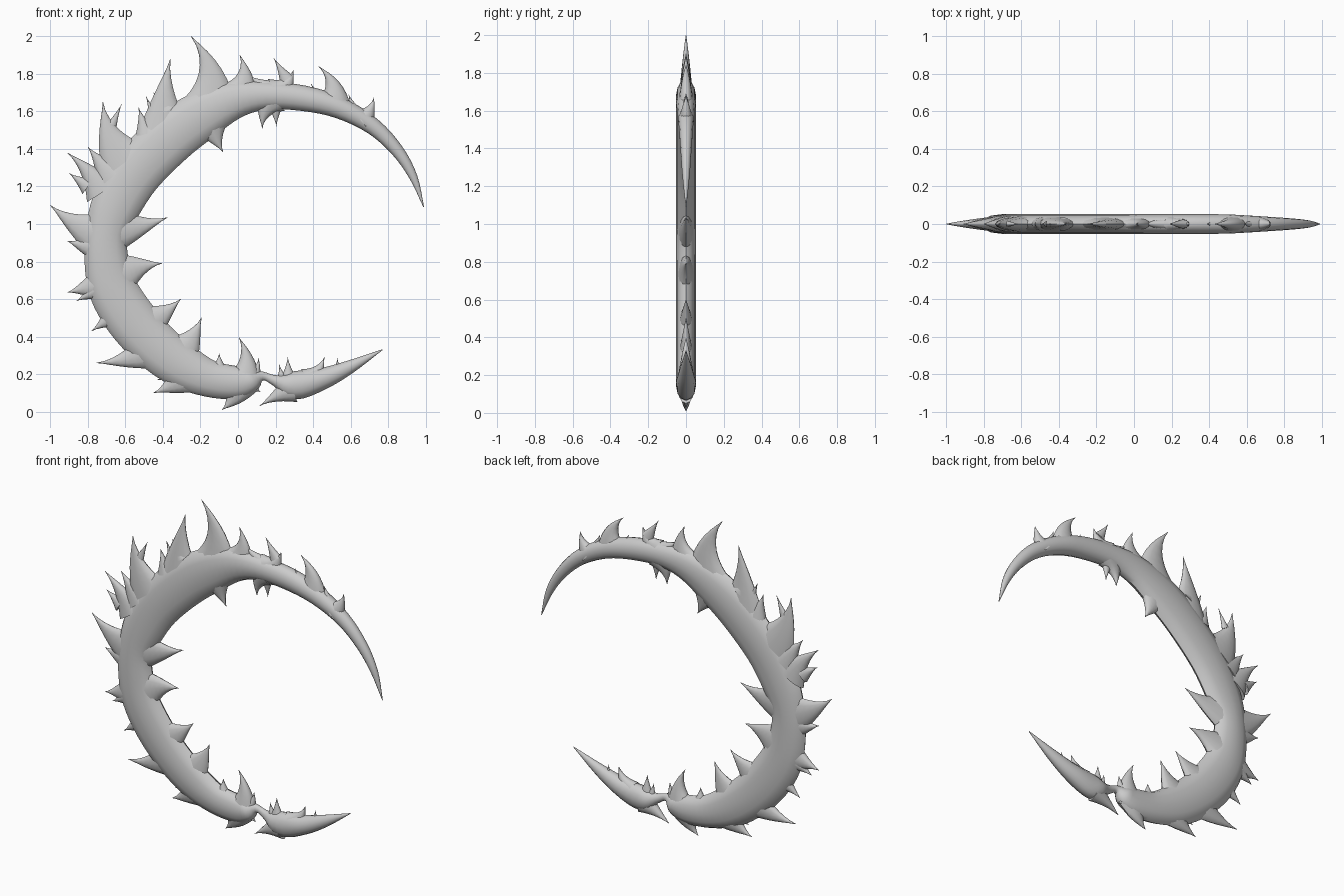
import bpy, bmesh, math
from mathutils import Vector

SIDES = 12


def sweep(name, stations):
    """Loft flattened elliptical rings along (x, z, half width, half depth) stations."""
    bm = bmesh.new()
    rings = []
    for i, (x, z, w, d) in enumerate(stations):
        a = stations[max(i - 1, 0)]
        b = stations[min(i + 1, len(stations) - 1)]
        t = Vector((b[0] - a[0], b[1] - a[1])).normalized()
        n = Vector((-t.y, t.x))
        ring = []
        for k in range(SIDES):
            ang = 2 * math.pi * k / SIDES
            c, s = math.cos(ang) * w, math.sin(ang) * d
            ring.append(bm.verts.new((x + n.x * c, s, z + n.y * c)))
        rings.append(ring)
    for r, q in zip(rings, rings[1:]):
        for k in range(SIDES):
            j = (k + 1) % SIDES
            bm.faces.new((r[k], r[j], q[j], q[k]))
    bm.faces.new(rings[0])
    bm.faces.new(rings[-1])
    bmesh.ops.recalc_face_normals(bm, faces=bm.faces)
    me = bpy.data.meshes.new(name)
    bm.to_mesh(me)
    bm.free()
    ob = bpy.data.objects.new(name, me)
    bpy.context.collection.objects.link(ob)
    bpy.context.view_layer.objects.active = ob
    ob.select_set(True)
    bpy.ops.object.shade_smooth_by_angle(angle=math.radians(50))
    ob.select_set(False)


def smooth_path(pts, steps=4):
    """Catmull-Rom through the control points."""
    v = [Vector(p) for p in pts]
    v = [2 * v[0] - v[1]] + v + [2 * v[-1] - v[-2]]
    out = []
    for p0, p1, p2, p3 in zip(v, v[1:], v[2:], v[3:]):
        for i in range(steps):
            u = i / steps
            out.append(0.5 * (2 * p1 + (p2 - p0) * u + (2 * p0 - 5 * p1 + 4 * p2 - p3) * u * u
                              + (3 * p1 - p0 - 3 * p2 + p3) * u ** 3))
    return out + [v[-2]]


def spike(name, tip, base, w, bend=0.0):
    """Curved thorn flaring out of the body."""
    a, b = Vector(base), Vector(tip)
    side = Vector((-(b - a).y, (b - a).x))
    st = []
    for i in range(9):
        t = i / 8
        p = a.lerp(b, t) + side * bend * 4 * t * (1 - t)
        st.append((p.x, p.y, max(w * (1 - t) ** 1.35, 0.001),
                   max(min(0.043, w * 0.6) * (1 - t) ** 0.85, 0.001)))
    sweep(name, st)


# crescent body: x, z, half width
spine = [(0.99, 1.09, 0.002), (0.935, 1.25, 0.022), (0.85, 1.39, 0.034), (0.72, 1.52, 0.045),
         (0.54, 1.62, 0.058), (0.35, 1.67, 0.068), (0.15, 1.685, 0.075), (-0.02, 1.66, 0.10),
         (-0.19, 1.58, 0.13), (-0.36, 1.46, 0.14), (-0.54, 1.28, 0.14), (-0.65, 1.10, 0.132),
         (-0.70, 0.95, 0.112), (-0.70, 0.80, 0.118), (-0.665, 0.65, 0.13), (-0.575, 0.50, 0.135),
         (-0.45, 0.36, 0.13), (-0.30, 0.245, 0.12), (-0.15, 0.175, 0.098), (-0.01, 0.155, 0.088),
         (0.07, 0.165, 0.065), (0.13, 0.19, 0.024), (0.20, 0.165, 0.03), (0.30, 0.14, 0.075),
         (0.45, 0.175, 0.058), (0.60, 0.24, 0.035), (0.77, 0.33, 0.002)]
sweep("crescent_body", [(p.x, p.y, max(p.z, 0.001), max(min(0.052, p.z * 0.85), 0.001))
                        for p in smooth_path([Vector(s) for s in spine])])

# thorns: tip, base, half width, bend
outer = [((0.84, 1.445), (0.89, 1.33), 0.03), ((0.725, 1.675), (0.655, 1.55), 0.075, -0.1),
         ((0.59, 1.69), (0.63, 1.58), 0.045), ((0.43, 1.84), (0.51, 1.63), 0.095, -0.15),
         ((0.39, 1.745), (0.44, 1.66), 0.04), ((0.01, 1.90), (-0.01, 1.67), 0.12, -0.15),
         ((-0.25, 2.0), (-0.16, 1.60), 0.16, -0.14), ((-0.36, 1.88), (-0.39, 1.48), 0.15, 0.04),
         ((-0.72, 1.65), (-0.60, 1.33), 0.15, 0.08), ((-0.80, 1.41), (-0.67, 1.25), 0.10),
         ((-0.91, 1.38), (-0.72, 1.17), 0.10, -0.05), ((-1.0, 1.10), (-0.72, 0.94), 0.14, 0.06),
         ((-0.91, 0.91), (-0.74, 0.88), 0.10, 0.05), ((-0.91, 0.635), (-0.72, 0.68), 0.11),
         ((-0.78, 0.43), (-0.62, 0.54), 0.10), ((-0.755, 0.26), (-0.44, 0.34), 0.12, 0.06),
         ((-0.45, 0.10), (-0.27, 0.20), 0.12, 0.05), ((-0.085, 0.01), (0.0, 0.14), 0.11, 0.1)]
small_barbs = [((0.19, 1.885), (0.26, 1.77), 0.04), ((0.295, 1.82), (0.21, 1.70), 0.09, -0.1),
               ((0.06, 1.79), (0.15, 1.72), 0.055), ((-0.45, 1.70), (-0.38, 1.60), 0.06),
               ((-0.49, 1.68), (-0.42, 1.50), 0.06), ((-0.62, 1.64), (-0.67, 1.53), 0.025),
               ((-0.53, 1.62), (-0.49, 1.48), 0.06), ((-0.90, 1.27), (-0.80, 1.20), 0.05),
               ((-0.86, 0.59), (-0.75, 0.65), 0.06), ((-0.43, 0.17), (-0.33, 0.19), 0.05),
               ((0.12, 0.105), (0.03, 0.16), 0.075), ((0.115, 0.03), (0.29, 0.12), 0.075, -0.03),
               ((0.22, 0.25), (0.24, 0.15), 0.04), ((0.53, 0.285), (0.53, 0.21), 0.025)]
inner = [((0.13, 1.51), (0.18, 1.66), 0.09, -0.1), ((0.205, 1.52), (0.20, 1.62), 0.035),
         ((-0.08, 1.385), (-0.15, 1.55), 0.12, -0.04), ((-0.18, 1.44), (-0.21, 1.52), 0.07),
         ((-0.31, 1.335), (-0.42, 1.40), 0.08, 0.1), ((-0.32, 1.40), (-0.38, 1.42), 0.04),
         ((-0.485, 1.165), (-0.57, 1.18), 0.06), ((-0.375, 1.035), (-0.66, 0.97), 0.13, -0.04),
         ((-0.405, 0.79), (-0.63, 0.73), 0.13, 0.05), ((-0.305, 0.60), (-0.50, 0.46), 0.13, -0.04),
         ((-0.195, 0.50), (-0.33, 0.29), 0.14, -0.06), ((0.005, 0.395), (0.04, 0.19), 0.08, -0.1),
         ((0.11, 0.285), (0.07, 0.18), 0.05, -0.1), ((-0.10, 0.31), (-0.10, 0.19), 0.07),
         ((0.265, 0.29), (0.27, 0.16), 0.05), ((0.46, 0.29), (0.385, 0.17), 0.075, -0.08)]
for label, group in (("outer_thorn", outer), ("barb", small_barbs), ("inner_thorn", inner)):
    for i, s in enumerate(group):
        spike(f"{label}_{i + 1}", *s)
